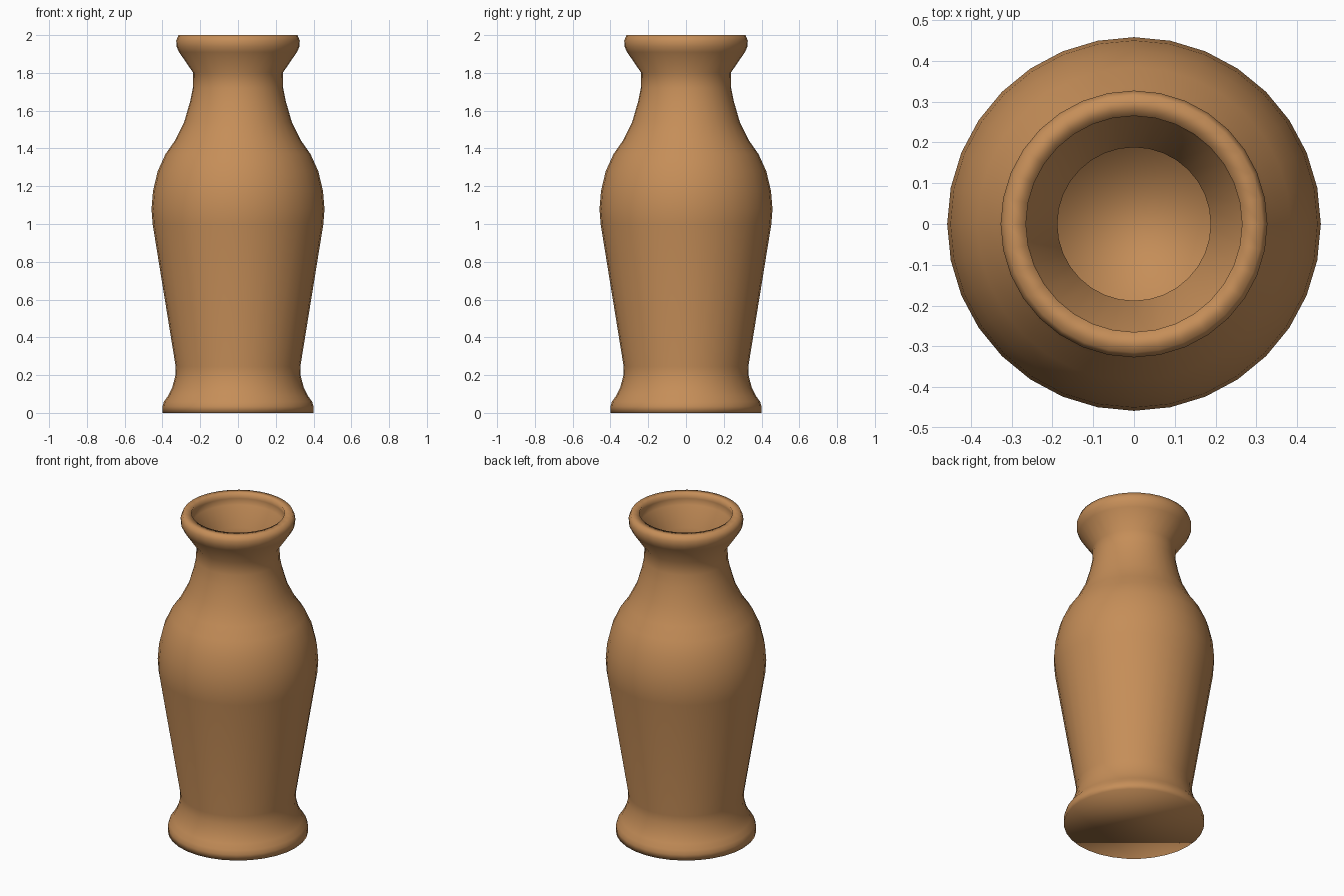
import bpy, bmesh, math

if "Cube" in bpy.data.objects:
    bpy.data.objects.remove(bpy.data.objects["Cube"])

SIDES = 32

# Outer silhouette (radius, height), from foot to lip
outer = [(.40, 0), (.40, .035), (.392, .06), (.37, .09), (.348, .135), (.332, .195),
         (.33, .245), (.452, 1.0), (.458, 1.08), (.45, 1.175), (.425, 1.28),
         (.384, 1.37), (.335, 1.44), (.285, 1.54), (.253, 1.65), (.239, 1.72),
         (.237, 1.80), (.312, 1.91), (.326, 1.94), (.327, 1.97), (.315, 2.0)]
# Inner wall, from rim down to the floor
inner = [(.265, 2.0), (.272, 1.965), (.262, 1.93), (.188, 1.82), (.189, 1.72),
         (.205, 1.64), (.24, 1.52), (.297, 1.405), (.343, 1.34), (.38, 1.255),
         (.401, 1.165), (.408, 1.08), (.402, 1.0), (.28, .245), (.284, .19),
         (.30, .12), (.335, .05)]

clay = bpy.data.materials.new("tan clay")
clay.diffuse_color = (.56, .27, .098, 1)
clay.use_nodes = True
clay.node_tree.nodes["Principled BSDF"].inputs["Base Color"].default_value = clay.diffuse_color

# Vase body: lathe the profile around z
bm = bmesh.new()
rings = []
for r, z in outer + inner:
    rings.append([bm.verts.new((r * math.cos(2 * math.pi * i / SIDES),
                                r * math.sin(2 * math.pi * i / SIDES), z))
                  for i in range(SIDES)])
for a, b in zip(rings, rings[1:]):
    for i in range(SIDES):
        j = (i + 1) % SIDES
        bm.faces.new((a[i], a[j], b[j], b[i]))
# Underside and inside floor
bm.faces.new(rings[0][::-1])
bm.faces.new(rings[-1])
for f in bm.faces:
    f.smooth = True

mesh = bpy.data.meshes.new("vase")
bm.to_mesh(mesh)
bm.free()
mesh.materials.append(clay)
vase = bpy.data.objects.new("vase", mesh)
bpy.context.collection.objects.link(vase)
